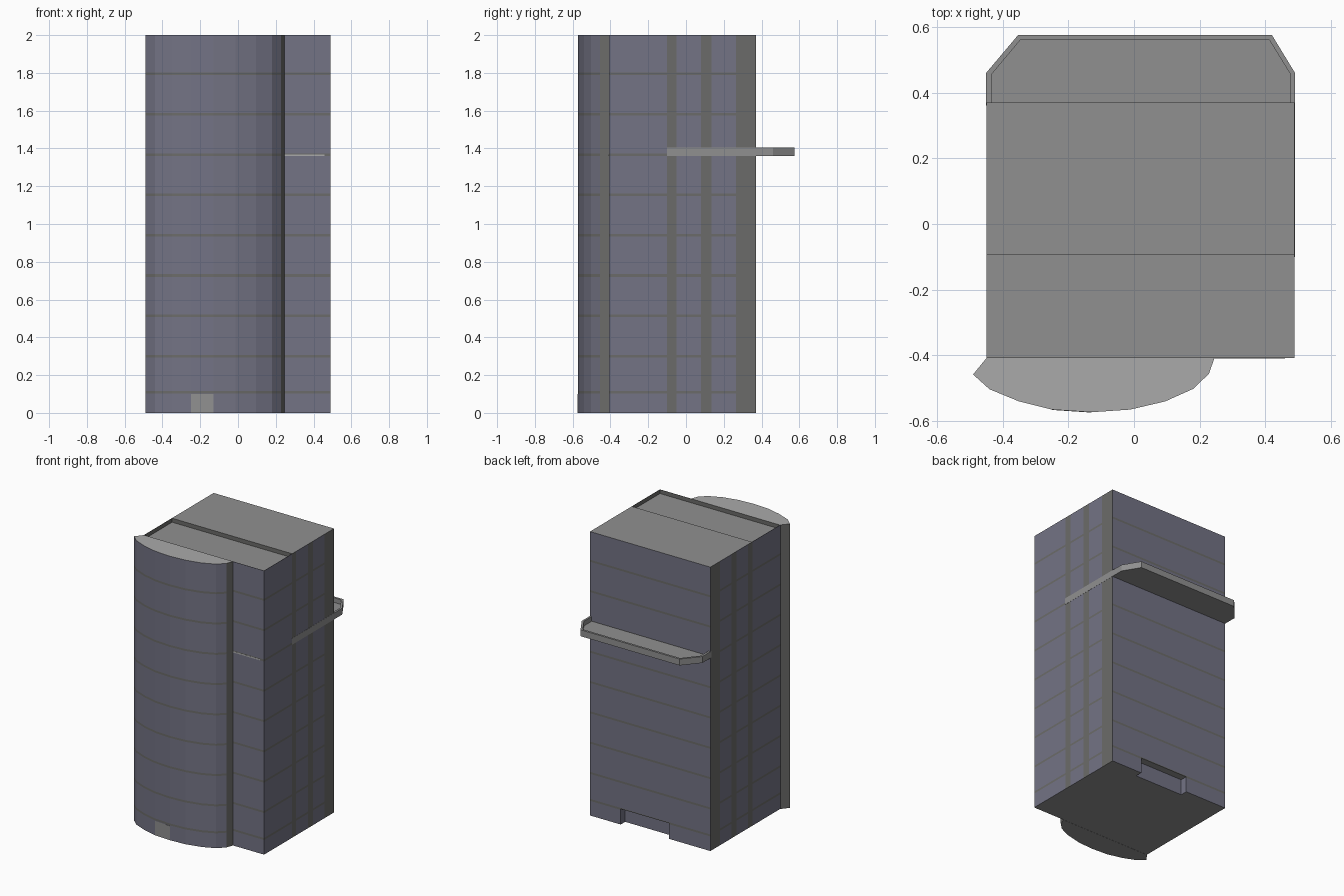
import bpy, bmesh

if "Cube" in bpy.data.objects:
    bpy.data.objects.remove(bpy.data.objects["Cube"])


def material(name, rgb):
    m = bpy.data.materials.new(name)
    m.diffuse_color = (*rgb, 1)
    m.use_nodes = True
    m.node_tree.nodes["Principled BSDF"].inputs["Base Color"].default_value = m.diffuse_color
    return m


GREY = material("roof_grey", (0.28, 0.28, 0.28))
GLASS = material("tinted_glass", (0.172, 0.172, 0.232))
TRIM = material("wall_trim", (0.148, 0.148, 0.142))
LIGHT = material("light_grey", (0.40, 0.40, 0.40))

# Storey heights: glass storeys separated by thin trim bands
LEVELS = [0.0]
for z in [0.11] + [0.30 + i * 0.2135 for i in range(8)]:
    LEVELS += [z - 0.007, z + 0.007]
LEVELS.append(2.0)


def prism(name, pts, levels, trim_edges=None, mats=(GREY,), side=0):
    """Stack a counter-clockwise outline through levels; colour bands and columns."""
    bm = bmesh.new()
    rings = [[bm.verts.new((x, y, z)) for x, y in pts] for z in levels]
    n = len(pts)
    for k in range(len(levels) - 1):
        for i in range(n):
            j = (i + 1) % n
            f = bm.faces.new((rings[k][i], rings[k][j], rings[k + 1][j], rings[k + 1][i]))
            f.material_index = side
            if trim_edges is not None:
                f.material_index = 2 if (k % 2 or i in trim_edges) else 1
    bm.faces.new(rings[0][::-1])
    bm.faces.new(rings[-1])
    bmesh.ops.recalc_face_normals(bm, faces=bm.faces)
    me = bpy.data.meshes.new(name)
    bm.to_mesh(me)
    bm.free()
    for m in mats:
        me.materials.append(m)
    ob = bpy.data.objects.new(name, me)
    bpy.context.collection.objects.link(ob)
    return ob


def box(name, x0, x1, y0, y1, z0, z1, mats=(GREY,), side=0):
    return prism(name, [(x0, y0), (x1, y0), (x1, y1), (x0, y1)], [z0, z1], None, mats, side)


def cut(target, cutter):
    cutter.hide_render = True
    cutter.display_type = 'WIRE'
    m = target.modifiers.new(cutter.name, 'BOOLEAN')
    m.operation = 'DIFFERENCE'
    m.solver = 'EXACT'
    m.object = cutter


# Main tower, with vertical trim columns on both side walls
WALL = (GREY, GLASS, TRIM)
XL, XR, YF, YB = -0.449, 0.489, -0.408, 0.37
col_y = [YF, -0.10, -0.05, 0.08, 0.135, 0.265, YB]
outline = [(XR, y) for y in col_y] + [(XL, y) for y in reversed(col_y)]
tower = prism("tower", outline, LEVELS, {1, 3, 5, 7, 9, 11}, WALL)

# Sunken roof terrace behind a thin parapet, and rear entrance recess
cut(tower, box("terrace_cutter", XL + 0.002, XR - 0.002, YF + 0.002, -0.095, 1.972, 2.1, WALL, 2))
cut(tower, box("rear_entrance_cutter", -0.125, 0.25, 0.32, 0.5, -0.1, 0.11, WALL, 1))

# Faceted bow front with plain end facets and a paler roof
bow = [(XL, YF), (-0.49, -0.458), (-0.44, -0.503), (-0.35, -0.54), (-0.25, -0.565),
       (-0.13, -0.573), (-0.012, -0.565), (0.095, -0.54), (0.18, -0.502),
       (0.228, -0.456), (0.245, YF)]
prism("bow_front", bow, LEVELS, {0, 9, 10}, (LIGHT, GLASS, TRIM))
# Dark underside of the bow
prism("bow_base", bow, [-0.001, 0.0])

# Front door panel lying on one facet of the bow
prism("front_door", [(-0.25, -0.566), (-0.13, -0.574), (-0.13, -0.57), (-0.25, -0.562)],
      [0.0, 0.10])

# Balcony parapet wrapping the rear, plus its floor
outer = [(0.49, -0.10), (0.49, 0.46), (0.42, 0.575), (-0.353, 0.575), (-0.45, 0.46), (-0.45, 0.36)]
inner = [(0.476, -0.10), (0.476, 0.456), (0.412, 0.56), (-0.346, 0.56), (-0.434, 0.455), (-0.434, 0.36)]
prism("balcony_parapet", outer + inner[::-1], [1.36, 1.405])
floor = [(0.476, 0.36)] + inner[1:]
prism("balcony_floor", floor, [1.36, 1.372])

# Thin ledge across the flat part of the front
box("front_ledge", 0.245, XR - 0.03, YF - 0.001, YF + 0.01, 1.36, 1.369, (LIGHT,))
